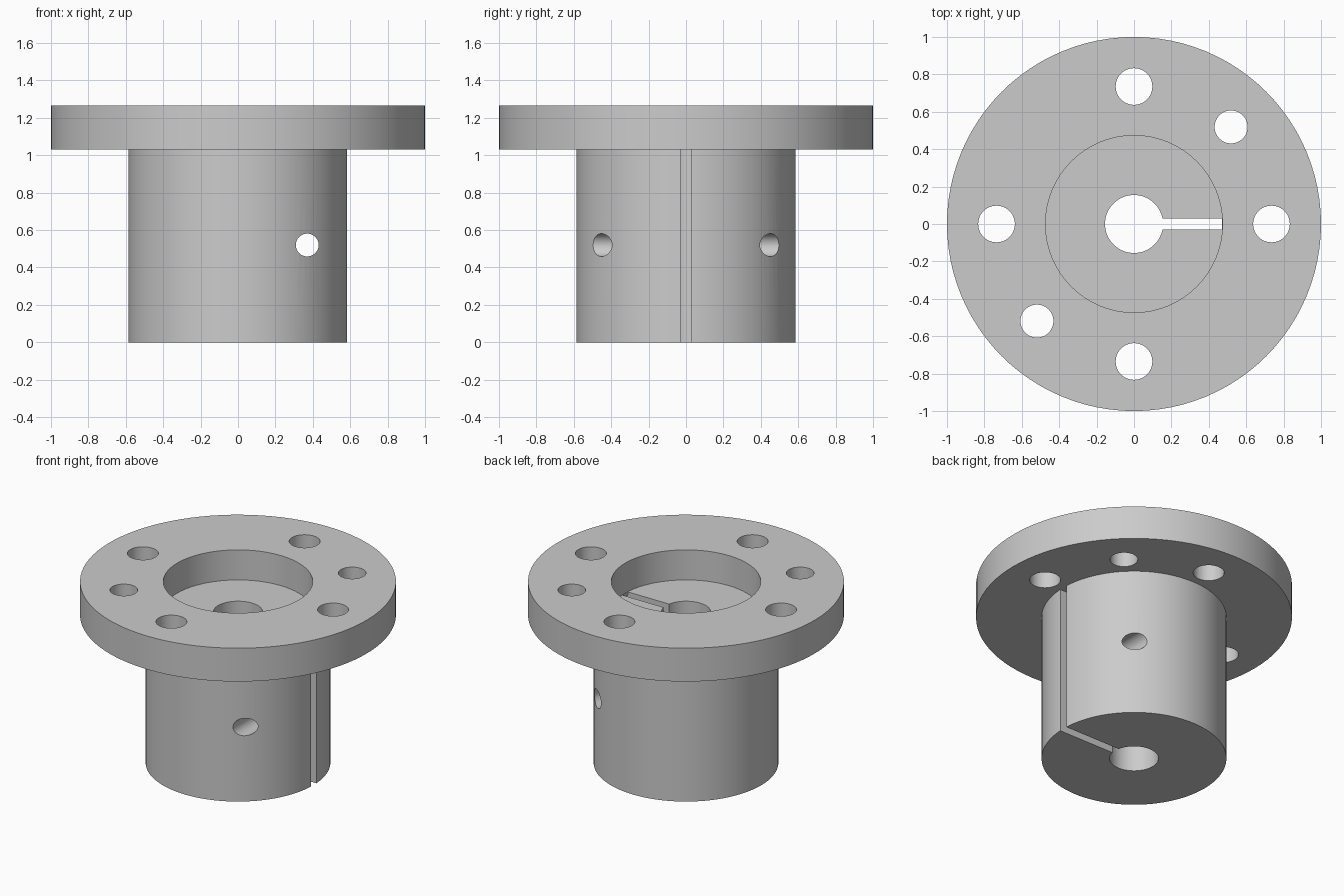
import bpy
import bmesh
from math import pi, radians
from mathutils import Vector

default = bpy.data.objects.get("Cube")
if default:
    bpy.data.objects.remove(default, do_unlink=True)

HUB_R, BORE_R, RECESS_R = 0.585, 0.155, 0.473
FLANGE_Z, TOP_Z, FLOOR_Z = 1.032, 1.265, 1.055
SLOT_W = 0.06

grey = bpy.data.materials.new("plain grey")
grey.use_nodes = True
colour = (0.6, 0.6, 0.6, 1)
grey.diffuse_color = colour
grey.node_tree.nodes["Principled BSDF"].inputs["Base Color"].default_value = colour


def add_object(name, bm):
    bmesh.ops.recalc_face_normals(bm, faces=bm.faces)
    mesh = bpy.data.meshes.new(name)
    bm.to_mesh(mesh)
    bm.free()
    mesh.materials.append(grey)
    obj = bpy.data.objects.new(name, mesh)
    bpy.context.collection.objects.link(obj)
    return obj


def lathe(name, profile, steps=96):
    """Revolve a closed (radius, height) profile around z."""
    bm = bmesh.new()
    verts = [bm.verts.new((r, 0, z)) for r, z in profile]
    edges = [bm.edges.new((v, verts[i - 1])) for i, v in enumerate(verts)]
    bmesh.ops.spin(bm, geom=verts + edges, cent=(0, 0, 0), axis=(0, 0, 1),
                   angle=2 * pi, steps=steps, use_merge=True)
    bmesh.ops.remove_doubles(bm, verts=bm.verts, dist=0.0001)
    return add_object(name, bm)


def cut(target, cutter):
    """Subtract the cutter from the target and discard it."""
    cutter.hide_render = True
    mod = target.modifiers.new("cut", 'BOOLEAN')
    mod.operation = 'DIFFERENCE'
    mod.solver = 'EXACT'
    mod.object = cutter
    bpy.context.view_layer.objects.active = target
    bpy.ops.object.modifier_apply(modifier=mod.name)
    bpy.data.objects.remove(cutter, do_unlink=True)


def drill(target, radius, depth, location, rotation=(0, 0, 0)):
    bpy.ops.mesh.primitive_cylinder_add(vertices=48, radius=radius, depth=depth,
                                        location=location, rotation=rotation)
    cut(target, bpy.context.object)


def mill(target, low, high):
    low, high = Vector(low), Vector(high)
    bpy.ops.mesh.primitive_cube_add(size=1, location=(low + high) / 2)
    box = bpy.context.object
    box.scale = high - low
    bpy.context.view_layer.update()
    cut(target, box)


# Hub and flange with bore and top recess
coupling = lathe("flanged_clamp_hub", [
    (BORE_R, 0), (HUB_R, 0), (HUB_R, FLANGE_Z), (1, FLANGE_Z), (1, TOP_Z),
    (RECESS_R, TOP_Z), (RECESS_R, FLOOR_Z), (BORE_R, FLOOR_Z)])

# Four bolt holes and two diagonal dowel holes through the flange
middle = (FLANGE_Z + TOP_Z) / 2
for x, y in ((1, 0), (0, 1), (-1, 0), (0, -1)):
    drill(coupling, 0.098, 0.5, (x * 0.735, y * 0.735, middle))
for side in (1, -1):
    drill(coupling, 0.088, 0.5, (side * 0.519, side * 0.519, middle))

# Clamping slot on the left side, opening into the recess floor
half = SLOT_W / 2
mill(coupling, (0.1, -half, -0.1), (0.8, half, FLANGE_Z))
mill(coupling, (0.1, -half, 0.9), (RECESS_R - 0.002, half, FLOOR_Z + 0.05))

# Clamp screw hole crossing the slot
drill(coupling, 0.061, 2, (0.37, 0, 0.52), (pi / 2, 0, 0))

# Smooth walls with sharp rims
bpy.ops.object.select_all(action='DESELECT')
coupling.select_set(True)
bpy.context.view_layer.objects.active = coupling
bpy.ops.object.shade_smooth_by_angle(angle=radians(30))
